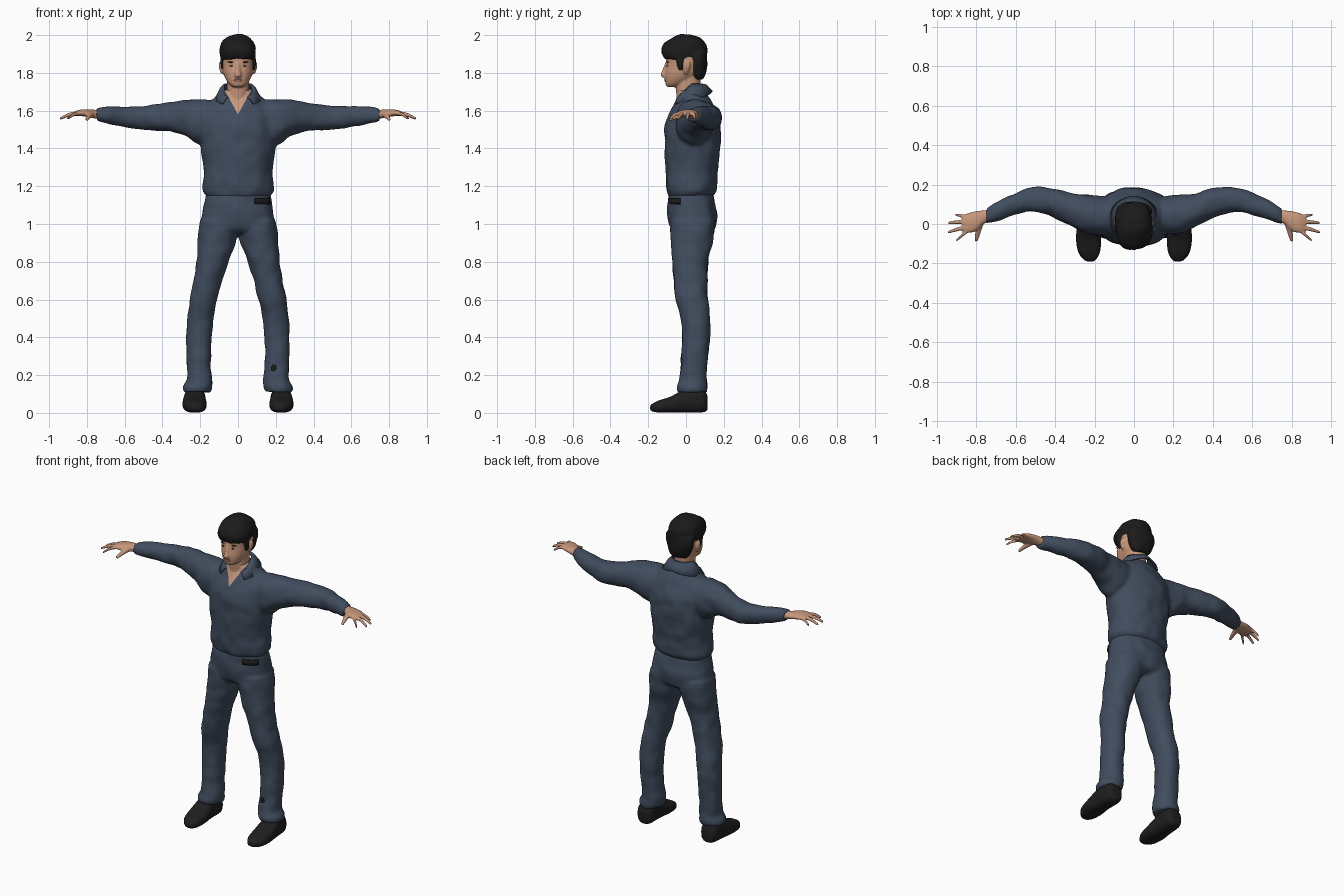
import bpy, bmesh, math
from mathutils import Vector, noise

cube = bpy.data.objects.get("Cube")
if cube:
    bpy.data.objects.remove(cube, do_unlink=True)


def material(name, *rgb):
    m = bpy.data.materials.new(name)
    m.use_nodes = True
    m.diffuse_color = (*rgb, 1)
    m.node_tree.nodes["Principled BSDF"].inputs["Base Color"].default_value = (*rgb, 1)
    return m


CLOTH = material("navy cloth", .052, .073, .112)
SKIN = material("skin", .58, .31, .20)
HAIR = material("black hair", .011, .011, .011)
LEATHER = material("shoe leather", .014, .013, .013)
LIPS = material("lips", .36, .15, .11)
WHITE = material("eye white", .55, .5, .46)


def spline(rows, steps=4):
    """Smoothly fill in cross-sections between the given ones."""
    rows = [Vector(r) for r in rows]
    out = []
    for i in range(len(rows) - 1):
        a, b, c, d = rows[max(i - 1, 0)], rows[i], rows[i + 1], rows[min(i + 2, len(rows) - 1)]
        for k in range(steps):
            t = k / steps
            out.append(b + (c - a) * (t / 2) + (a * 2 - b * 5 + c * 4 - d) * (t * t / 2)
                       + (b * 3 - a - c * 3 + d) * (t ** 3 / 2))
    return out + [rows[-1]]


def loft(bm, axis, rows, side=1, power=2.2, sides=32):
    """Closed loft; each row is position, centre pair, radius pair."""
    rings = []
    for t, u, v, ru, rv in spline(rows):
        ring = []
        for k in range(sides):
            a = math.tau * k / sides
            c, s = math.cos(a), math.sin(a)
            p = u + ru * math.copysign(abs(c) ** (2 / power), c)
            q = v + rv * math.copysign(abs(s) ** (2 / power), s)
            x, y, z = {"z": (p, q, t), "x": (t, p, q), "y": (p, t, q)}[axis]
            ring.append(bm.verts.new((x * side, y, z)))
        rings.append(ring)
    for r0, r1 in zip(rings, rings[1:]):
        for k in range(sides):
            j = (k + 1) % sides
            bm.faces.new((r0[k], r0[j], r1[j], r1[k]))
    bm.faces.new(rings[0])
    bm.faces.new(rings[-1])


def link(name, mesh, *mats):
    obj = bpy.data.objects.new(name, mesh)
    bpy.context.collection.objects.link(obj)
    mesh.materials.clear()
    for m in mats:
        mesh.materials.append(m)
    for p in mesh.polygons:
        p.use_smooth = True
    return obj


def body(name, bm, voxel, smoothing, wrinkle, *mats):
    """Fuse overlapping lofts into one skin, relax it and add soft folds."""
    bmesh.ops.recalc_face_normals(bm, faces=bm.faces)
    raw = bpy.data.meshes.new(name)
    bm.to_mesh(raw)
    bm.free()
    obj = link(name, raw, *mats)
    fuse = obj.modifiers.new("fuse", "REMESH")
    fuse.mode, fuse.voxel_size = "VOXEL", voxel
    relax = obj.modifiers.new("relax", "SMOOTH")
    relax.factor, relax.iterations = .5, smoothing
    ready = obj.evaluated_get(bpy.context.evaluated_depsgraph_get())
    mesh = bpy.data.meshes.new_from_object(ready)
    bpy.data.objects.remove(obj, do_unlink=True)
    normals = [v.normal.copy() for v in mesh.vertices]
    for v, n in zip(mesh.vertices, normals):
        v.co += n * wrinkle * noise.noise(v.co * 14)
    for p in mesh.polygons:
        p.material_index = 0
    mesh.name = name
    return link(name, mesh, *mats)


def blob(name, mat, centre, radii, tilt=0):
    bm = bmesh.new()
    bmesh.ops.create_uvsphere(bm, u_segments=16, v_segments=10, radius=1)
    bmesh.ops.scale(bm, vec=radii, verts=bm.verts)
    mesh = bpy.data.meshes.new(name)
    bm.to_mesh(mesh)
    bm.free()
    obj = link(name, mesh, mat)
    obj.location, obj.rotation_euler.y = centre, tilt
    return obj


def strip(name, rows, thickness, mat):
    """Thin sheet through equal rows of points."""
    bm = bmesh.new()
    grid = [[bm.verts.new(p) for p in r] for r in rows]
    for a, b in zip(grid, grid[1:]):
        for k in range(len(a) - 1):
            bm.faces.new((a[k], a[k + 1], b[k + 1], b[k]))
    bmesh.ops.recalc_face_normals(bm, faces=bm.faces)
    mesh = bpy.data.meshes.new(name)
    bm.to_mesh(mesh)
    bm.free()
    obj = link(name, mesh, mat)
    solid = obj.modifiers.new("thickness", "SOLIDIFY")
    solid.thickness, solid.offset = thickness, 0
    return obj


# Shirt: torso and both sleeves
bm = bmesh.new()
loft(bm, "z", [(1.14, 0, .02, .16, .11), (1.17, 0, .03, .19, .13), (1.21, 0, .03, .19, .135),
               (1.28, 0, .03, .182, .138), (1.4, 0, .035, .198, .147), (1.5, 0, .035, .2, .147),
               (1.57, 0, .038, .19, .133), (1.63, 0, .04, .16, .105), (1.68, 0, .035, .115, .08),
               (1.71, 0, .02, .08, .07)])
for side in (1, -1):
    loft(bm, "x", [(.1, .04, 1.55, .09, .1), (.2, .045, 1.54, .1, .12), (.28, .06, 1.56, .09, .096),
                   (.36, .09, 1.567, .08, .077), (.48, .125, 1.562, .066, .066),
                   (.58, .11, 1.567, .058, .056), (.68, .07, 1.575, .05, .046),
                   (.75, .04, 1.578, .042, .036)], side)
shirt = body("shirt", bm, .01, 6, .007, CLOTH, SKIN)

# Open neckline cut into the shirt front
bm = bmesh.new()
bm.from_mesh(shirt.data)
V_BOTTOM, V_SLOPE = 1.58, .55
for side in (1, -1):
    front = [f for f in bm.faces if f.calc_center_median().y < .03
             and abs(f.calc_center_median().x) < .13 and f.calc_center_median().z > 1.52]
    geom = front + list({e for f in front for e in f.edges}) + list({v for f in front for v in f.verts})
    bmesh.ops.bisect_plane(bm, geom=geom, plane_co=(0, 0, V_BOTTOM), plane_no=(side, 0, -V_SLOPE))
for f in bm.faces:
    c = f.calc_center_median()
    if c.y < .02 and abs(c.x) < V_SLOPE * (c.z - V_BOTTOM):
        f.material_index = 1
bm.to_mesh(shirt.data)
bm.free()

# Folded collar
upper, lower = [], []
for k in range(-20, 21):
    a = math.pi - k / 20 * math.radians(138)
    u = 1 - abs(k) / 20
    rise = min(1, u * 2.2)
    upper.append((math.sin(a) * .072, .012 - math.cos(a) * -.07 * -1, 1.665 + .075 * rise))
    lower.append((math.sin(a) * .122, .026 - math.cos(a) * .112, 1.635 + .065 * u))
middle = [Vector(p).lerp(Vector(q), .45) + Vector((0, 0, .012)) for p, q in zip(upper, lower)]
strip("collar", [upper, middle, lower], .009, CLOTH)

# Trousers: hips and both legs
bm = bmesh.new()
loft(bm, "z", [(1.17, 0, .025, .17, .115), (1.1, 0, .03, .183, .128), (1.04, 0, .035, .192, .13),
               (.98, 0, .035, .197, .12), (.95, 0, .035, .15, .09)])
for side in (1, -1):
    loft(bm, "z", [(1.02, .1, .035, .1, .115), (.93, .108, .033, .102, .113), (.8, .135, .022, .085, .095),
                   (.7, .16, .025, .076, .089), (.6, .182, .03, .073, .086), (.5, .2, .05, .069, .077),
                   (.4, .207, .053, .067, .074), (.28, .207, .045, .065, .071),
                   (.18, .204, .037, .066, .072), (.14, .213, .033, .076, .082),
                   (.11, .215, .033, .072, .078)], side)
trousers = body("trousers", bm, .01, 5, .006, CLOTH)

# Dark hip tag following the cloth, and a small shin patch
rows = []
for z in (1.105, 1.12, 1.137):
    row = []
    for deg in range(38, 73, 4):
        d = Vector((math.sin(math.radians(deg)), -math.cos(math.radians(deg)), 0))
        hit = trousers.ray_cast(Vector((0, .03, z)) + d, -d)
        row.append(hit[1] + d * .004)
    rows.append(row)
strip("hip_tag", rows, .008, HAIR)


def on_front(obj, x, z):
    return obj.ray_cast(Vector((x, -1, z)), Vector((0, 1, 0)))[1]


blob("shin_patch", HAIR, on_front(trousers, .19, .235), (.015, .005, .022))

# Shoes and hands
fingers = {"index": (-.03, .9, -.083, .01), "middle": (-.01, .943, -.042, .01),
           "ring": (.014, .94, .006, .01), "little": (.035, .905, .047, .009)}
for side, label in ((1, "left"), (-1, "right")):
    bm = bmesh.new()
    loft(bm, "y", [(.115, .225, .05, .03, .035), (.09, .226, .065, .053, .062), (.0, .23, .064, .058, .063),
                   (-.08, .23, .044, .064, .043), (-.15, .227, .033, .053, .031),
                   (-.19, .222, .026, .022, .015)], side, 2.6)
    body(label + "_shoe", bm, .008, 3, 0, LEATHER)
    bm = bmesh.new()
    loft(bm, "x", [(.72, .045, 1.578, .028, .025), (.76, .035, 1.582, .034, .023),
                   (.8, .015, 1.587, .05, .02), (.84, .005, 1.588, .05, .016),
                   (.87, .002, 1.582, .04, .011)], side)
    for root, tip_x, tip_y, r in fingers.values():
        mid = (.84 + tip_x) / 2
        loft(bm, "x", [(.84, root, 1.586, r + .002, r), (mid, (root + tip_y) / 2, 1.58, r, r),
                       (tip_x, tip_y, 1.558, r - .003, r - .003)], side)
    loft(bm, "y", [(.0, .78, 1.58, .018, .016), (-.04, .79, 1.57, .014, .013),
                   (-.088, .8, 1.553, .008, .008)], side)
    body(label + "_hand", bm, .005, 2, 0, SKIN)

# Head with neck, nose and ears
bm = bmesh.new()
loft(bm, "z", [(1.725, 0, -.075, .026, .024), (1.74, 0, -.06, .047, .048), (1.77, 0, -.035, .067, .077),
               (1.8, 0, -.015, .078, .097), (1.85, 0, 0, .085, .105), (1.9, 0, 0, .088, .107),
               (1.95, 0, 0, .076, .093), (1.98, 0, 0, .045, .055)])
loft(bm, "z", [(1.56, 0, .02, .07, .07), (1.66, 0, .014, .061, .063), (1.72, 0, .01, .058, .064),
               (1.8, 0, .015, .062, .066)])
loft(bm, "z", [(1.774, 0, -.109, .016, .011), (1.787, 0, -.116, .019, .018), (1.82, 0, -.109, .011, .014),
               (1.855, 0, -.101, .009, .009)])
for side in (1, -1):
    loft(bm, "z", [(1.795, .083, -.002, .008, .009), (1.83, .09, .003, .011, .019),
                   (1.86, .091, .005, .009, .015)], side)
head = body("head", bm, .006, 3, 0, SKIN)

# Hair: crown, nape and sideburns
bm = bmesh.new()
loft(bm, "z", [(1.872, 0, -.006, .09, .111), (1.91, 0, -.01, .098, .12), (1.95, 0, -.007, .091, .111),
               (1.985, 0, 0, .062, .077), (2.003, 0, 0, .025, .03)])
loft(bm, "z", [(1.77, 0, .06, .05, .03), (1.8, 0, .062, .074, .043), (1.85, 0, .062, .09, .049),
               (1.91, 0, .062, .093, .046)])
for side in (1, -1):
    loft(bm, "z", [(1.82, .08, -.027, .008, .01), (1.85, .082, -.03, .01, .016),
                   (1.89, .083, -.03, .012, .022)], side)
body("hair", bm, .007, 3, .009, HAIR)

# Face details laid on the skin
for side, label in ((1, "left"), (-1, "right")):
    blob(label + "_eye", WHITE, on_front(head, side * .034, 1.838), (.014, .004, .005))
    blob(label + "_iris", HAIR, on_front(head, side * .034, 1.838) - Vector((0, .002, 0)), (.006, .004, .005))
    blob(label + "_brow", HAIR, on_front(head, side * .036, 1.857), (.021, .005, .004), side * -.08)
blob("mouth", LIPS, on_front(head, 0, 1.76), (.025, .004, .006))
